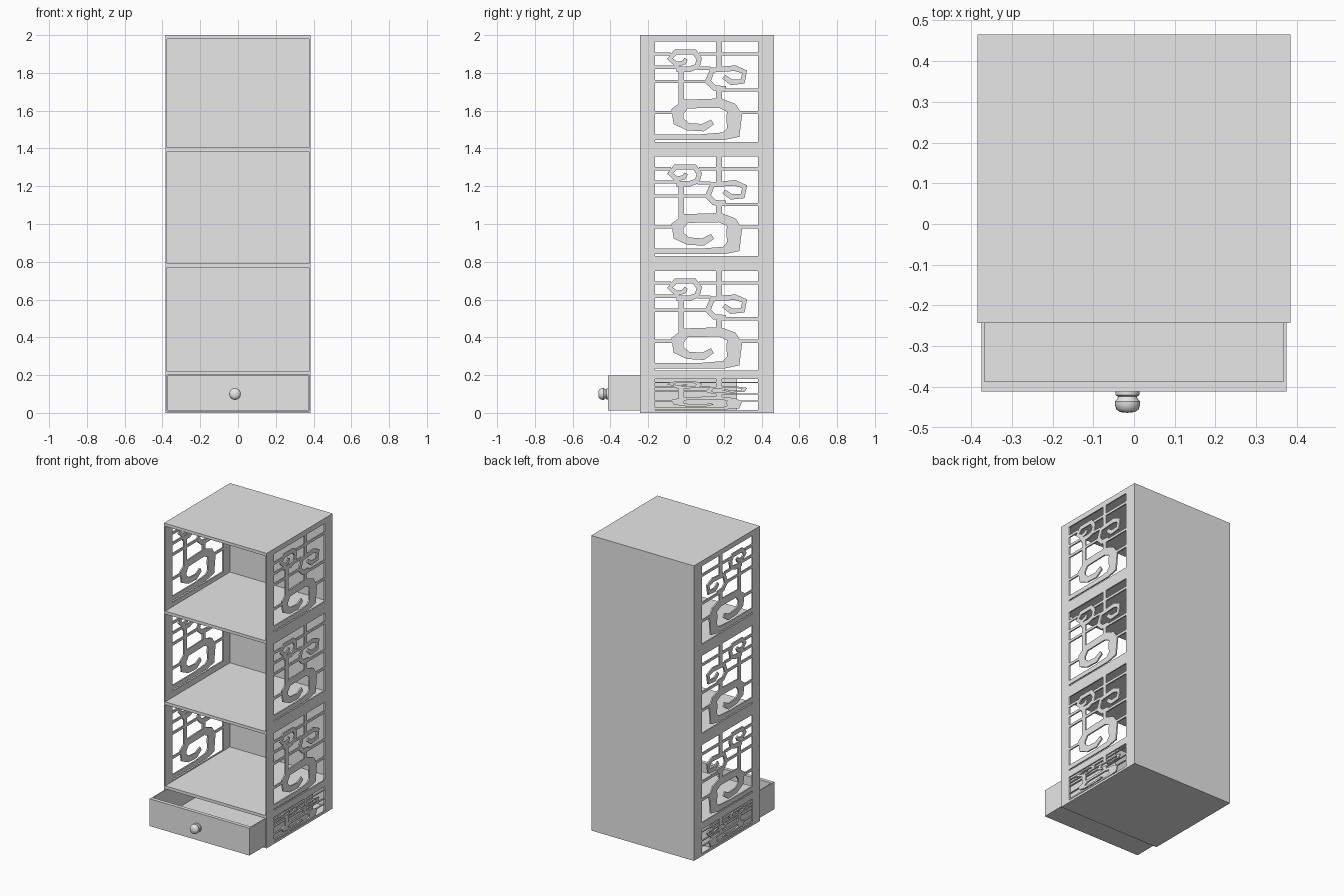
import bpy, bmesh, math
from mathutils import Vector, Matrix

cube = bpy.data.objects.get("Cube")
if cube:
    bpy.data.objects.remove(cube, do_unlink=True)

grey = bpy.data.materials.new("plain grey")
grey.use_nodes = True
grey.diffuse_color = (0.8, 0.8, 0.8, 1)
grey.node_tree.nodes["Principled BSDF"].inputs["Base Color"].default_value = (0.8, 0.8, 0.8, 1)

HALF, FRONT, BACK, HEIGHT = 0.385, -0.243, 0.465, 2.0
THICK = 0.009


def finish(bm, name):
    bmesh.ops.recalc_face_normals(bm, faces=bm.faces)
    mesh = bpy.data.meshes.new(name)
    bm.to_mesh(mesh)
    bm.free()
    mesh.materials.append(grey)
    obj = bpy.data.objects.new(name, mesh)
    bpy.context.collection.objects.link(obj)
    return obj


def add_box(bm, x, y, z):
    size = Matrix.Diagonal((x[1] - x[0], y[1] - y[0], z[1] - z[0], 1))
    centre = Matrix.Translation((sum(x) / 2, sum(y) / 2, sum(z) / 2))
    bmesh.ops.create_cube(bm, size=1, matrix=centre @ size)


def box(name, x, y, z):
    bm = bmesh.new()
    add_box(bm, x, y, z)
    return finish(bm, name)


def add_ribbon(bm, path, x, place):
    """Flat strip of varying width along a path, extruded through x."""
    pts = [Vector(p[:2]) for p in path]
    rings = []
    for i, p in enumerate(pts):
        into = (p - pts[i - 1]).normalized() if i else Vector((0, 0))
        out = (pts[i + 1] - p).normalized() if i + 1 < len(pts) else Vector((0, 0))
        along = (into + out).normalized()
        side = Vector((-along.y, along.x)) * path[i][2] / 2
        a, b = place(p + side), place(p - side)
        rings.append([bm.verts.new(v) for v in
                      ((x[0], *a), (x[1], *a), (x[1], *b), (x[0], *b))])
    for r, s in zip(rings, rings[1:]):
        for k in range(4):
            n = (k + 1) % 4
            bm.faces.new((r[k], r[n], s[n], s[k]))
    bm.faces.new(rings[0])
    bm.faces.new(rings[-1])


# Scroll fretwork, in hundredths: along, up, width
large_scroll = [(14, 10.5, 3), (9, 7.5, 4), (1, 8, 4), (-4, 11, 6), (-4.5, 16, 7), (0, 20, 5),
                (18, 20.5, 5), (24, 18, 6), (25.5, 14, 8.5), (25, 5, 8), (20, 3, 4),
                (8, 2.5, 3), (-17, 2.5, 3)]
upper_scroll = [(0, 44, 2), (-1, 42, 2.5), (-5, 41, 3), (-8.5, 44, 3), (-5.5, 47.5, 3),
                (4.5, 47.5, 3), (7, 44, 3), (6, 40, 3), (2, 38.5, 3), (-5, 38.5, 3)]
side_scroll = [(20, 34.5, 2.5), (24, 31.5, 3), (30, 32, 3), (31, 37, 3), (26, 39, 3),
               (14, 38, 3), (11.5, 32, 3.5), (15, 28.5, 3), (21, 28, 3)]
bars = [(-17, -8, 46.5), (7, 38.5, 46.5), (-17, -4, 39.5), (6, 13, 39), (-17, 12, 32),
        (17.5, 38.5, 27.5), (-17, -6, 15.5), (28, 38.5, 15.5)]
stems = [(-2.5, 20, 39), (17.5, 20, 29), (17.5, 38, 53)]
paths = [large_scroll, upper_scroll, side_scroll]
paths += [[(a, v, 1.7), (b, v, 1.7)] for a, b, v in bars]
paths += [[(u, a, 3), (u, b, 3)] for u, a, b in stems]

openings = [(0.015, 0.18), (0.225, 0.752), (0.83, 1.357), (1.435, 1.965)]
near, far = -0.165, 0.38

# Pierced side panels
for name, s in (("left", 1), ("right", -1)):
    x = sorted((s * (HALF - THICK), s * HALF))
    bm = bmesh.new()
    add_box(bm, x, (FRONT, near), (0, HEIGHT))
    add_box(bm, x, (far, BACK), (0, HEIGHT))
    edges = [0] + [z for pair in openings for z in pair] + [HEIGHT]
    for low, high in zip(edges[::2], edges[1::2]):
        add_box(bm, x, (near, far), (low, high))
    finish(bm, name + "_side_frame")

    bm = bmesh.new()
    for low, high in openings:
        scale = (high - low) / 0.53

        def place(p):
            return p.x / 100, low + p.y / 100 * scale

        for path in paths:
            add_ribbon(bm, path, x, place)
    finish(bm, name + "_fretwork")

# Back, top, shelves and bottom
inner = (THICK - HALF, HALF - THICK)
box("back_panel", (-HALF, HALF), (BACK - 0.015, BACK), (0, HEIGHT))
box("top_panel", (-HALF, HALF), (FRONT, BACK), (1.98, HEIGHT))
for name, z in (("upper_shelf", 1.385), ("middle_shelf", 0.77), ("lower_shelf", 0.2)):
    box(name, inner, (FRONT, BACK), (z, z + 0.02))
box("bottom_panel", inner, (FRONT, BACK), (0, 0.01))

# Open drawer, pulled forward
W, D0, D1, Z = 0.374, -0.412, 0.27, (0.013, 0.198)
box("drawer_front", (-W, W), (D0, D0 + 0.025), Z)
box("drawer_back", (-W, W), (D1 - 0.01, D1), Z)
box("drawer_floor", (-W, W), (D0, D1), (0.013, 0.025))
for name, s in (("left", 1), ("right", -1)):
    box("drawer_side_" + name, sorted((s * (W - 0.007), s * W)), (D0, D1), Z)

# Turned drawer knob
profile = [(0.03, 0), (0.03, 0.008), (0.023, 0.012), (0.025, 0.018), (0.031, 0.024),
           (0.031, 0.032), (0.027, 0.044), (0.018, 0.05), (0, 0.052)]
bm = bmesh.new()
verts = [bm.verts.new((r, -d, 0)) for r, d in profile]
edges = [bm.edges.new(pair) for pair in zip(verts, verts[1:])]
bmesh.ops.spin(bm, geom=verts + edges, cent=(0, 0, 0), axis=(0, 1, 0),
               angle=math.tau, steps=24, use_merge=True)
bmesh.ops.remove_doubles(bm, verts=bm.verts, dist=0.0001)
knob = finish(bm, "drawer_knob")
knob.location = (-0.016, D0, 0.1)
bpy.ops.object.select_all(action="DESELECT")
knob.select_set(True)
bpy.context.view_layer.objects.active = knob
bpy.ops.object.shade_smooth_by_angle(angle=math.radians(40))
